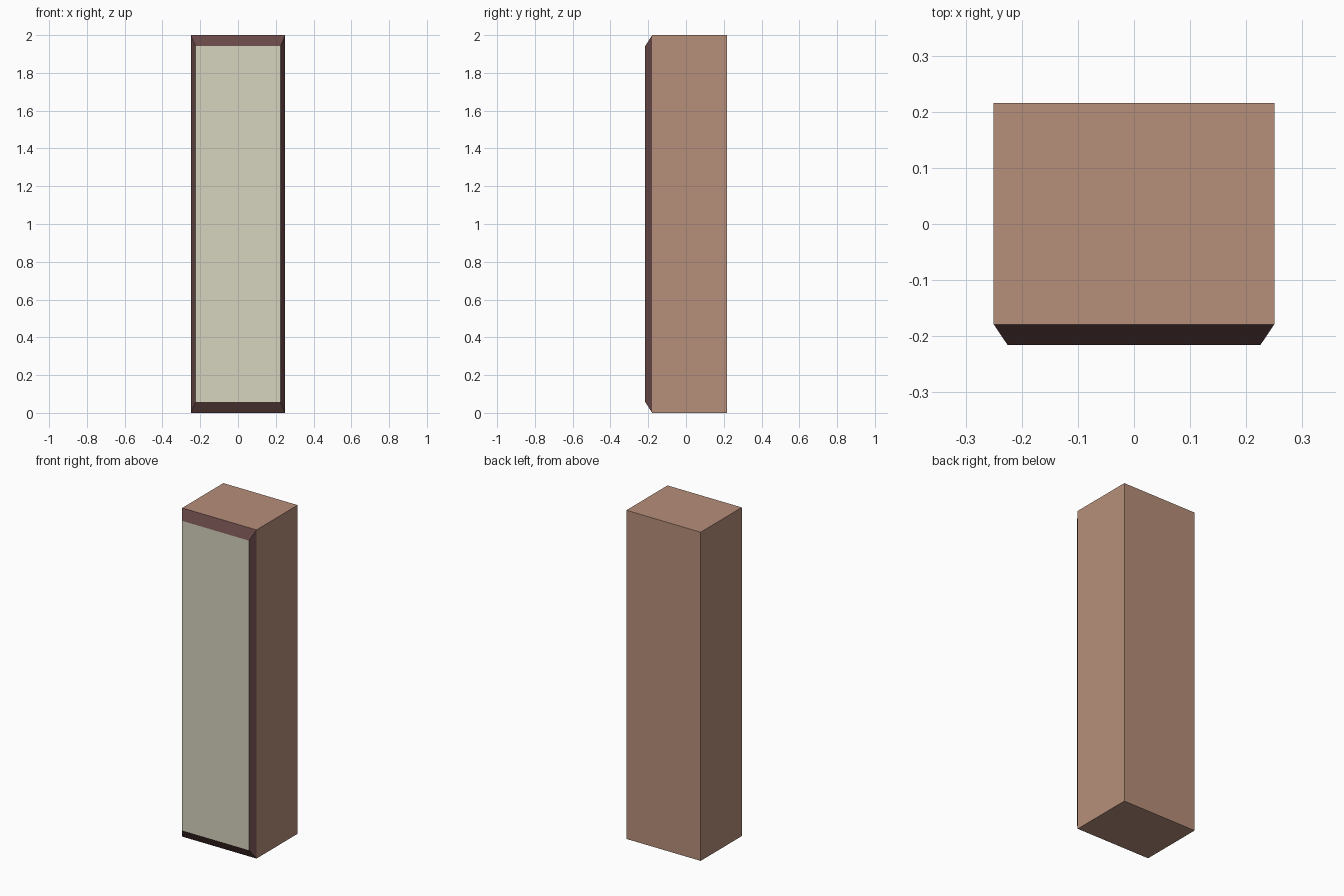
import bpy, bmesh

if "Cube" in bpy.data.objects:
    bpy.data.objects.remove(bpy.data.objects["Cube"])

W, D, H = 0.25, 0.216, 2.0      # half width, half depth, height
BEVEL_Y = -0.179                # where the front chamfer begins
IN_X, IN_Z = 0.025, 0.058       # chamfer inset at the front


def material(name, rgb):
    m = bpy.data.materials.new(name)
    m.diffuse_color = (*rgb, 1)
    m.use_nodes = True
    m.node_tree.nodes["Principled BSDF"].inputs["Base Color"].default_value = m.diffuse_color
    return m


wood = material("warm brown", (0.47, 0.275, 0.195))
trim = material("dark maroon", (0.135, 0.063, 0.062))
cream = material("pale cream", (0.67, 0.655, 0.51))


def ring(bm, y, ix, iz):
    return [bm.verts.new((sx * (W - ix), y, z))
            for sx, z in ((-1, iz), (1, iz), (1, H - iz), (-1, H - iz))]


# Cabinet body with chamfered front, built from three rectangular rings
bm = bmesh.new()
rings = [ring(bm, D, 0, 0), ring(bm, BEVEL_Y, 0, 0), ring(bm, -D, IN_X, IN_Z)]
bm.faces.new(rings[0])
bm.faces.new(rings[2]).material_index = 2
for k in range(2):
    for i in range(4):
        j = (i + 1) % 4
        f = bm.faces.new((rings[k][i], rings[k][j], rings[k + 1][j], rings[k + 1][i]))
        f.material_index = k    # sides brown, chamfer maroon
bmesh.ops.recalc_face_normals(bm, faces=bm.faces)
mesh = bpy.data.meshes.new("cabinet")
bm.to_mesh(mesh)
bm.free()
for m in (wood, trim, cream):
    mesh.materials.append(m)
bpy.context.collection.objects.link(bpy.data.objects.new("cabinet", mesh))
